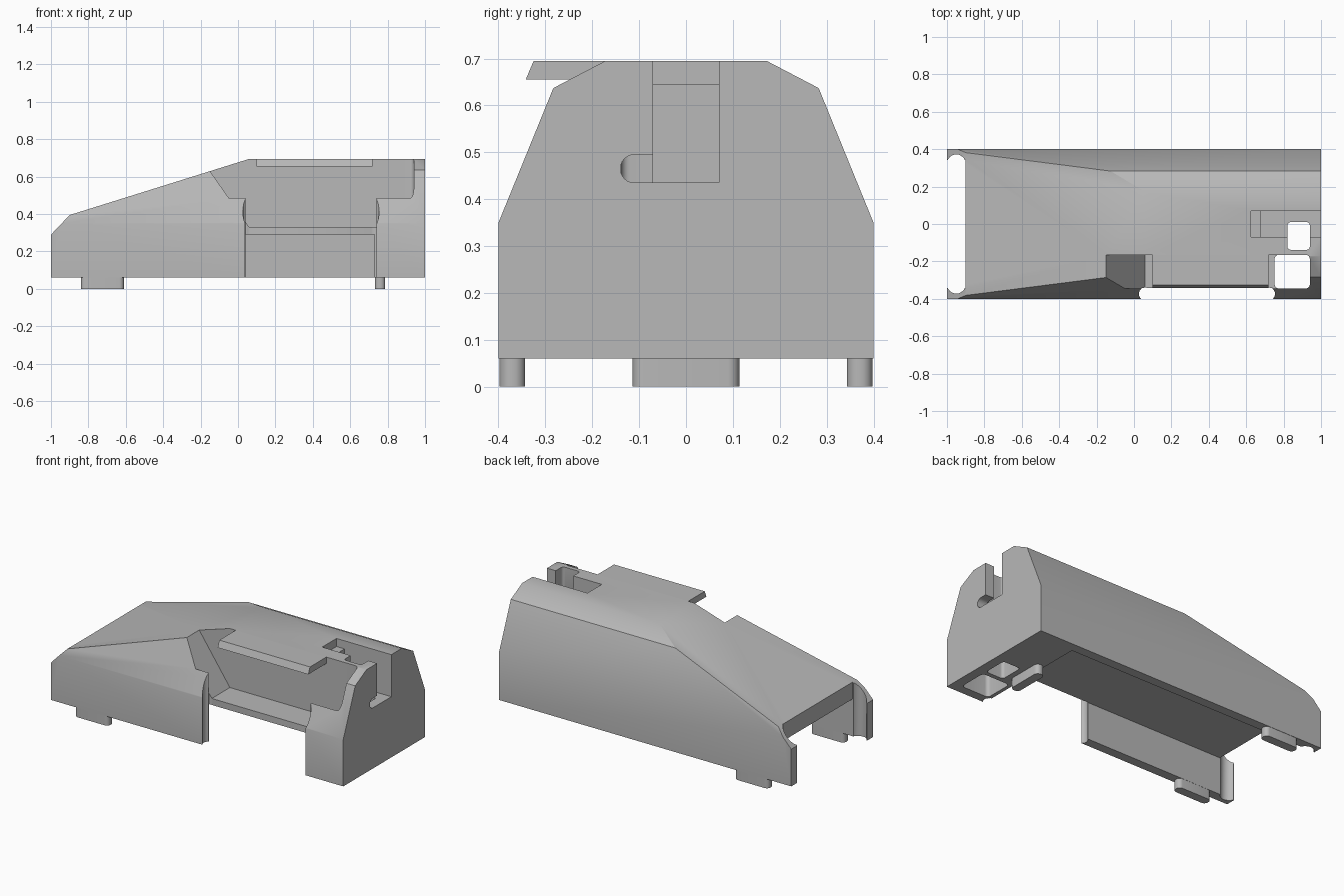
import bpy, bmesh, math
from mathutils import Matrix

cube = bpy.data.objects.get("Cube")
if cube:
    bpy.data.objects.remove(cube, do_unlink=True)

grey = bpy.data.materials.new("plain grey")
grey.use_nodes = True
COLOR = (0.48, 0.48, 0.48, 1)
grey.diffuse_color = COLOR
grey.node_tree.nodes["Principled BSDF"].inputs["Base Color"].default_value = COLOR


def prism(name, points, axis, lo, hi):
    """Extrude a 2D outline along x (points y,z), y (points x,z) or z (points x,y)."""
    place = {"x": lambda a, b: (lo, a, b),
             "y": lambda a, b: (a, lo, b),
             "z": lambda a, b: (a, b, lo)}[axis]
    step = [(hi - lo) if axis == k else 0 for k in "xyz"]
    bm = bmesh.new()
    face = bm.faces.new([bm.verts.new(place(a, b)) for a, b in points])
    out = bmesh.ops.extrude_face_region(bm, geom=[face])
    moved = [g for g in out["geom"] if isinstance(g, bmesh.types.BMVert)]
    bmesh.ops.translate(bm, verts=moved, vec=step)
    bmesh.ops.recalc_face_normals(bm, faces=bm.faces)
    mesh = bpy.data.meshes.new(name)
    bm.to_mesh(mesh)
    bm.free()
    mesh.materials.append(grey)
    obj = bpy.data.objects.new(name, mesh)
    bpy.context.collection.objects.link(obj)
    return obj


def rounded(a0, a1, b0, b1, r=0.0, n=6):
    """Rectangle outline with optional rounded corners."""
    if r == 0:
        return [(a0, b0), (a1, b0), (a1, b1), (a0, b1)]
    pts = []
    centres = [(a1 - r, b1 - r), (a0 + r, b1 - r), (a0 + r, b0 + r), (a1 - r, b0 + r)]
    for q, (ca, cb) in enumerate(centres):
        for i in range(n + 1):
            t = math.pi / 2 * (q + i / n)
            pts.append((ca + r * math.cos(t), cb + r * math.sin(t)))
    return pts


def circle(a, b, r, n=24):
    return [(a + r * math.cos(2 * math.pi * i / n), b + r * math.sin(2 * math.pi * i / n))
            for i in range(n)]


def activate(obj):
    bpy.ops.object.select_all(action="DESELECT")
    obj.select_set(True)
    bpy.context.view_layer.objects.active = obj


def cut(points, axis, lo, hi):
    """Remove a prism from the shell."""
    cutter = prism("cutter", points, axis, lo, hi)
    cutter.hide_render = True
    activate(shell)
    mod = shell.modifiers.new("cut", "BOOLEAN")
    mod.operation = "DIFFERENCE"
    mod.solver = "EXACT"
    mod.object = cutter
    bpy.ops.object.modifier_apply(modifier=mod.name)
    bpy.data.objects.remove(cutter, do_unlink=True)


# Main shell: faceted cross-section along the length
half = [(0.4, 0.06), (0.4, 0.35), (0.283, 0.637), (0.172, 0.695)]
shell = prism("shell", half + [(-y, z) for y, z in reversed(half)], "x", -1, 1)

# Sloping nose
cut([(-1.1, 0.185), (-0.9, 0.395), (0.06, 0.695), (0.38, 0.795), (0.38, 0.95), (-1.1, 0.95)],
    "y", -0.6, 0.6)

# Underside cavity and open nose end
cut(rounded(-1.2, 0.73, -0.342, 0.342), "z", -0.1, 0.29)
cut(rounded(-1.2, -0.9, -0.342, 0.342), "z", -0.1, 0.9)
for side in (-1, 1):
    cut(circle(-0.95, side * 0.322, 0.05), "z", -0.1, 0.9)

# Side recess with a sloping end, and the gap in the wall below it
cut([(0.06, 0.33), (0.85, 0.33), (0.85, 0.9), (-0.339, 0.9)], "y", -0.345, -0.165)
cut(rounded(0.04, 0.74, -0.6, -0.342), "z", -0.1, 0.9)
for x in (0.06, 0.72):
    cut(circle(x, -0.374, 0.034), "z", -0.1, 0.6)

# Vertical shafts in the end block
cut(rounded(0.752, 0.94, -0.345, -0.165, 0.022), "z", -0.1, 0.9)
cut(rounded(0.82, 0.94, -0.138, 0.01, 0.018), "z", -0.1, 0.9)

# Stepped slot in the top and the end wall, with its side notch
cut(rounded(0.68, 1.1, -0.07, 0.07), "z", 0.435, 0.9)
cut(rounded(0.625, 0.72, -0.07, 0.07), "z", 0.645, 0.9)
cut(rounded(-0.14, 0.0, 0.435, 0.495, 0.0299), "x", 0.9, 1.1)

# Overhanging top plate with a slanted edge
plate = prism("top_plate", [(-0.165, 0.655), (-0.342, 0.655), (-0.325, 0.695), (-0.165, 0.695)],
              "x", 0.1, 0.72)

# Feet under the walls and end block
feet = [prism("left_foot", rounded(-0.84, -0.61, 0.343, 0.398, 0.025), "z", 0, 0.06),
        prism("right_foot", rounded(-0.84, -0.61, -0.398, -0.343, 0.025), "z", 0, 0.06),
        prism("end_foot", rounded(0.732, 0.787, -0.114, 0.114, 0.025), "z", 0, 0.06)]

for obj in [shell, plate] + feet:
    activate(obj)
    bpy.ops.object.shade_smooth_by_angle(angle=math.radians(30))
